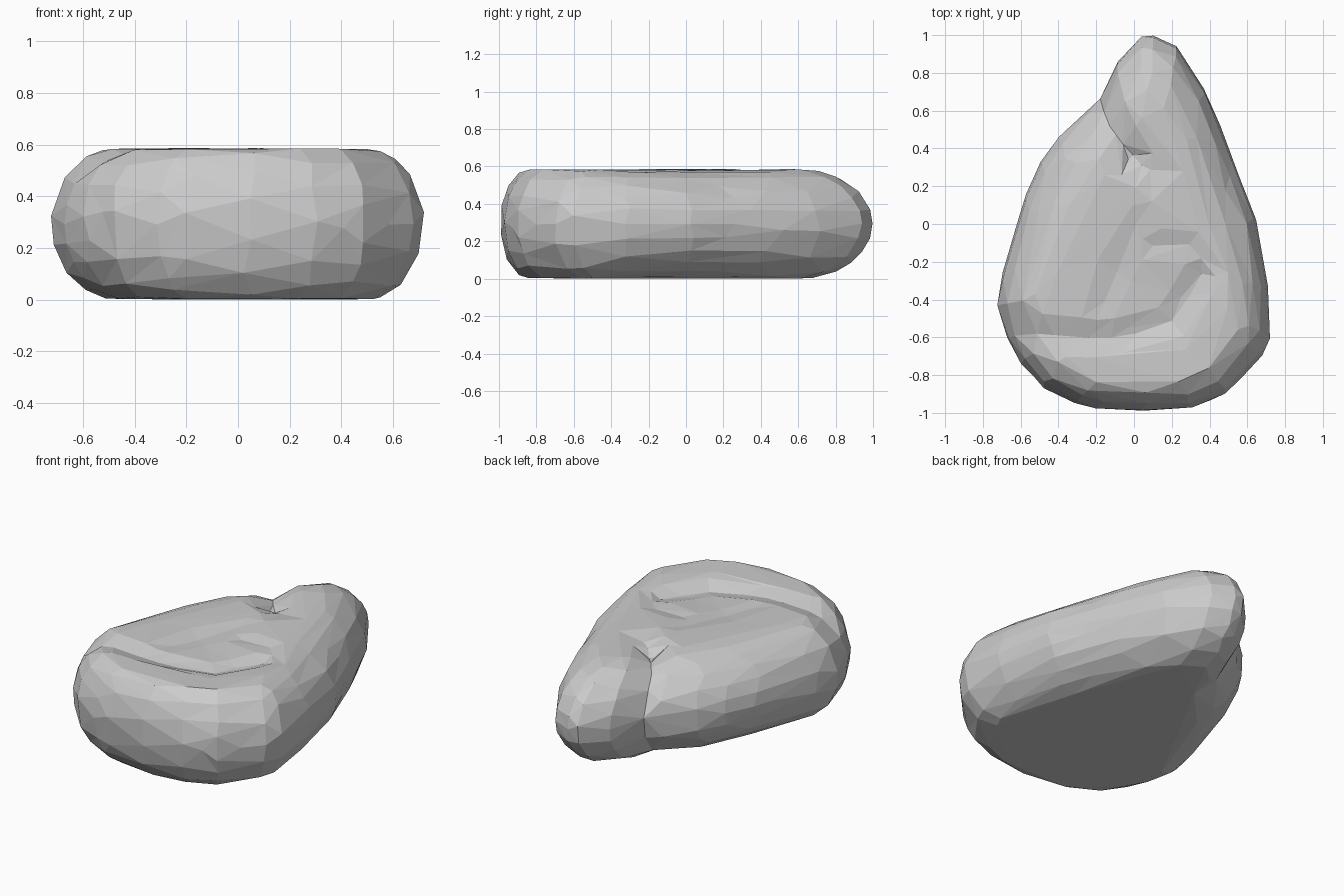
import bpy, bmesh, math, random
from mathutils import Vector

if "Cube" in bpy.data.objects:
    bpy.data.objects.remove(bpy.data.objects["Cube"])

random.seed(4)

# widest outline of the pebble body, seen from above
OUTLINE = [(0.11, 1.0), (0.23, 0.94), (0.37, 0.72), (0.48, 0.47), (0.57, 0.22), (0.65, 0.02),
           (0.71, -0.32), (0.72, -0.60), (0.68, -0.70), (0.49, -0.90), (0.30, -0.97),
           (0.05, -0.995), (-0.20, -0.975), (-0.31, -0.95), (-0.48, -0.87), (-0.60, -0.74),
           (-0.67, -0.61), (-0.725, -0.44), (-0.70, -0.27), (-0.62, 0.0), (-0.58, 0.14),
           (-0.50, 0.32), (-0.40, 0.47), (-0.18, 0.68), (-0.08, 0.87), (0.04, 0.99)]
# creases on the top: path, depth, width
GROOVES = [([(-0.19, 0.70), (-0.10, 0.50), (-0.02, 0.36)], 0.05, 0.08),
           ([(-0.02, 0.36), (0.13, 0.27)], 0.02, 0.08),
           ([(-0.60, -0.57), (-0.35, -0.60), (-0.10, -0.60), (0.20, -0.52), (0.36, -0.26)], 0.033, 0.07),
           ([(-0.16, -0.42), (-0.08, -0.22), (0.02, 0.0)], 0.012, 0.07),
           ([(0.10, -0.11), (0.32, -0.12)], 0.015, 0.06)]
CENTRE = Vector((0.03, -0.2))
HALF = 0.293


def path_distance(p, path):
    best = 9.0
    for a, b in zip(path, path[1:]):
        a, b = Vector(a), Vector(b)
        t = max(0, min(1, (p - a).dot(b - a) / (b - a).length_squared))
        best = min(best, (p - a - (b - a) * t).length)
    return best


def groove_depth(p):
    d = sum(depth * math.exp(-(path_distance(p, path) / w) ** 2) for path, depth, w in GROOVES)
    basin = 0.03 * math.exp(-((p - Vector((0.12, -0.36))).length / 0.25) ** 2)
    # the right back shoulder slopes away gently
    slope = 0.05 * max(0, p.x - 0.12) * max(0, p.y + 0.4)
    return d + basin + slope


def rim_inset(p):
    return 0.16 + 0.24 * ((p.y + 1) / 2) ** 1.3 + 0.07 * min(1, abs(p.x) / 0.7) ** 2


# finer outline
outline = []
for i, p in enumerate(OUTLINE):
    a, b = Vector(p), Vector(OUTLINE[(i + 1) % len(OUTLINE)])
    outline += [a.lerp(b, k / 3) for k in range(3)]

bm = bmesh.new()
rings = []


def add_ring(position):
    rings.append([bm.verts.new(position(p)) for p in outline])


# rounded side wall, from the underside to the top edge
STEPS = 12
for k in range(STEPS + 1):
    angle = math.radians(-90 + 180 * k / STEPS)

    def wall(p, angle=angle):
        out = (p - CENTRE).normalized()
        q = p - out * rim_inset(p) * (1 - math.cos(angle))
        upper = max(0, math.sin(angle))
        cut = groove_depth(p if upper < 0.6 else q)
        side = 0.02 * math.exp(-(path_distance(p, [(-0.19, 0.69), (-0.17, 0.68)]) / 0.06) ** 2)
        q = q - out * (side + random.uniform(-0.002, 0.006)) * math.cos(angle)
        return (q.x, q.y, HALF + HALF * math.sin(angle) - cut * upper)
    add_ring(wall)

# dented top surface
for k in range(1, 14):
    def top(p, f=k / 14):
        out = (p - CENTRE).normalized()
        q = (p - out * rim_inset(p)).lerp(CENTRE, f)
        return (q.x, q.y, 2 * HALF - groove_depth(q))
    add_ring(top)

n = len(outline)
for lower, upper in zip(rings, rings[1:]):
    for i in range(n):
        j = (i + 1) % n
        bm.faces.new((lower[i], lower[j], upper[j], upper[i]))
bm.faces.new(rings[-1])
bm.faces.new(rings[0])
bmesh.ops.recalc_face_normals(bm, faces=bm.faces)
bmesh.ops.triangulate(bm, faces=bm.faces)

mesh = bpy.data.meshes.new("pebble_body")
bm.to_mesh(mesh)
bm.free()
body = bpy.data.objects.new("pebble_body", mesh)
bpy.context.collection.objects.link(body)

# reduce to broad chiselled facets
facets = body.modifiers.new("facets", 'DECIMATE')
facets.ratio = 480 / len(mesh.polygons)
